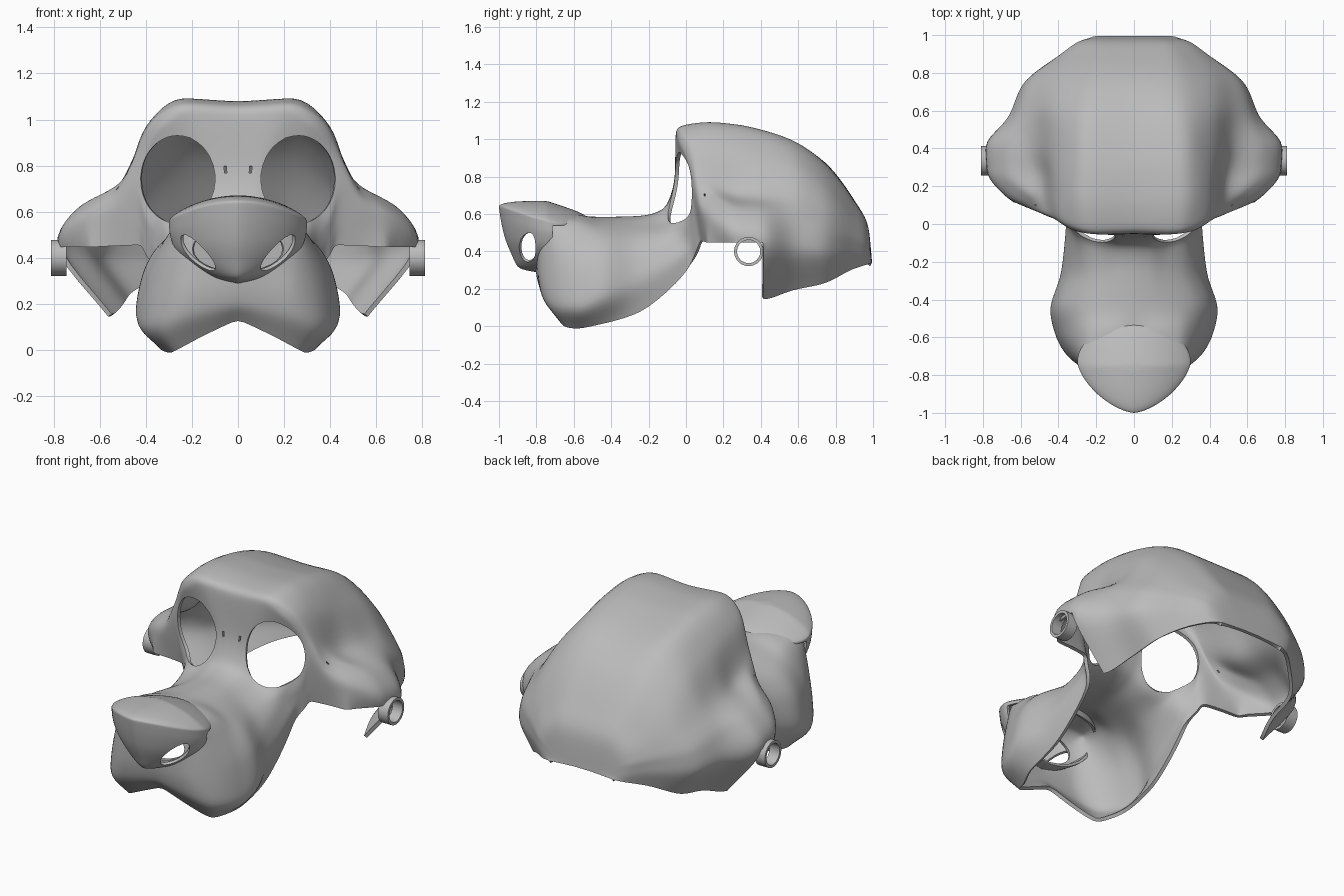
import bpy
import bmesh
import math
from mathutils import Vector

default_cube = bpy.data.objects.get("Cube")
if default_cube:
    bpy.data.objects.remove(default_cube, do_unlink=True)

grey = bpy.data.materials.new("plain grey")
grey.use_nodes = True
grey.diffuse_color = (0.5, 0.5, 0.5, 1)
for node in grey.node_tree.nodes:
    if node.type == "BSDF_PRINCIPLED":
        node.inputs["Base Color"].default_value = grey.diffuse_color


def flat(y, *pairs):
    """Half section in a plane of constant y, from crown to lower edge."""
    return [Vector((x, y, z)) for x, z in pairs]


def bent(*points):
    """Half section whose depth varies along its length."""
    return [Vector(point) for point in points]


def full(half):
    """Mirror a half section across the centre plane."""
    return [Vector((-p.x, p.y, p.z)) for p in reversed(half[1:])] + half


def tangent(a, b, c):
    slopes = []
    for before, after in zip(b - a, c - b):
        product = before * after
        slopes.append(2 * product / (before + after) if product > 0 else 0)
    return Vector(slopes)


def ease(points, steps):
    """Smooth curve through points that never overshoots them."""
    last = len(points) - 1
    slopes = [points[1] - points[0]]
    slopes += [tangent(*points[i - 1:i + 2]) for i in range(1, last)]
    slopes.append(points[last] - points[last - 1])
    curve = []
    for i in range(last):
        for s in range(steps):
            t = s / steps
            rise = t * t * (3 - 2 * t)
            curve.append(points[i].lerp(points[i + 1], rise)
                         + slopes[i] * (t * (1 - t) ** 2)
                         - slopes[i + 1] * (t * t * (1 - t)))
    return curve + [points[last].copy()]


def loft(rows, closed=False, smoothing=0):
    """Skin rows of points, with outward normals."""
    bm = bmesh.new()
    grid = [[bm.verts.new(p) for p in row] for row in rows]
    count = len(rows[0])
    for lower, upper in zip(grid, grid[1:]):
        for i in range(count if closed else count - 1):
            j = (i + 1) % count
            bm.faces.new((lower[i], lower[j], upper[j], upper[i]))
    bmesh.ops.remove_doubles(bm, verts=bm.verts[:], dist=0.0005)
    for _ in range(smoothing):
        bmesh.ops.smooth_vert(bm, verts=bm.verts[:], factor=0.5,
                              use_axis_x=True, use_axis_y=True, use_axis_z=True)
    bmesh.ops.recalc_face_normals(bm, faces=bm.faces[:])
    highest = max(bm.faces, key=lambda f: f.calc_center_median().z)
    if highest.normal.z < 0:
        bmesh.ops.reverse_faces(bm, faces=bm.faces[:])
    return bm


def ellipsoid(centre, radii, axis=(0, 0, 1)):
    """Field that is negative inside an ellipsoid, long side along axis."""
    turn = Vector(axis).to_track_quat("Z", "X").inverted()

    def field(p):
        local = turn @ (p - Vector(centre))
        return sum((c / r) ** 2 for c, r in zip(local, radii)) - 1
    return field


def punch(bm, field):
    """Trim away the surface where the field is negative."""
    values = {v: field(v.co) for v in bm.verts}
    rim = []
    for edge in list(bm.edges):
        a, b = edge.verts
        if values[a] * values[b] < 0:
            share = values[a] / (values[a] - values[b])
            rim.append(bmesh.utils.edge_split(edge, a, share)[1])
    bmesh.ops.connect_verts(bm, verts=rim)
    inside = [v for v, value in values.items() if value < 0]
    bmesh.ops.delete(bm, geom=inside, context="VERTS")


def pin_hole(bm, spot):
    """Tiny opening in the face nearest to a spot."""
    face = min(bm.faces, key=lambda f: (f.calc_center_median() - spot).length)
    bmesh.ops.inset_individual(bm, faces=[face], thickness=0.004)
    bmesh.ops.delete(bm, geom=[face], context="FACES")


def shell(name, bm, thickness):
    """Turn a surface into a thin-walled, smooth object with crisp rims."""
    mesh = bpy.data.meshes.new(name)
    bm.to_mesh(mesh)
    bm.free()
    mesh.materials.append(grey)
    obj = bpy.data.objects.new(name, mesh)
    bpy.context.collection.objects.link(obj)
    bpy.ops.object.select_all(action="DESELECT")
    obj.select_set(True)
    bpy.context.view_layer.objects.active = obj
    wall = obj.modifiers.new("wall", "SOLIDIFY")
    wall.thickness = thickness
    wall.offset = -1
    bpy.ops.object.modifier_apply(modifier=wall.name)
    bpy.ops.object.shade_smooth_by_angle(angle=math.radians(45))
    return obj


# Muzzle sections, from the lip centre line back
muzzle = [
    bent((0, -.82, .46), (0, -.82, .42), (0, -.82, .38), (0, -.81, .33),
         (0, -.8, .27), (0, -.78, .2), (0, -.72, .13)),
    bent((0, -.8, .52), (.08, -.8, .51), (.15, -.8, .48), (.2, -.79, .4),
         (.2, -.79, .29), (.21, -.77, .16), (.16, -.69, .05)),
    bent((0, -.72, .59), (.14, -.72, .59), (.25, -.72, .57), (.29, -.72, .46),
         (.32, -.72, .3), (.34, -.71, .12), (.27, -.64, -.01)),
    flat(-.58, (0, .59), (.12, .595), (.24, .565), (.335, .45), (.395, .3), (.42, .11), (.29, -.018)),
    flat(-.45, (0, .585), (.1, .575), (.22, .54), (.34, .46), (.415, .33), (.445, .16), (.34, .005)),
    flat(-.25, (0, .59), (.08, .58), (.17, .54), (.28, .47), (.355, .36), (.385, .23), (.35, .065)),
]
# Face sections, from the bridge up to the brow
face = [
    bent((0, -.12, .63), (.08, -.12, .62), (.2, -.11, .55), (.3, -.08, .51),
         (.34, -.03, .45), (.36, 0, .39), (.35, .01, .3)),
    bent((0, -.06, .8), (.1, -.06, .8), (.25, -.01, .76), (.36, .02, .66),
         (.4, .03, .57), (.4, .045, .49), (.4, .06, .41)),
    bent((0, -.05, 1.02), (.18, -.055, 1.03), (.3, -.04, .98), (.4, .02, .84),
         (.44, .04, .68), (.44, .06, .56), (.43, .08, .45)),
    bent((0, -.02, 1.06), (.22, -.03, 1.07), (.36, 0, 1), (.44, .04, .84),
         (.5, .06, .7), (.54, .08, .58), (.53, .1, .445)),
]
# Skull sections, from the temples to the closed back
skull = [
    flat(.12, (0, 1.08), (.24, 1.093), (.4, .97), (.475, .78), (.54, .69), (.64, .58), (.65, .435)),
    flat(.27, (0, 1.07), (.24, 1.08), (.41, .94), (.5, .71), (.68, .63), (.78, .48), (.66, .25)),
    flat(.41, (0, 1.04), (.24, 1.05), (.41, .91), (.53, .7), (.69, .61), (.79, .45), (.55, .125)),
    flat(.57, (0, .985), (.22, .995), (.4, .88), (.52, .7), (.63, .56), (.665, .42), (.5, .18)),
    flat(.74, (0, .88), (.2, .875), (.38, .77), (.5, .62), (.575, .5), (.59, .4), (.48, .22)),
    flat(.89, (0, .69), (.18, .685), (.3, .61), (.37, .53), (.4, .46), (.4, .4), (.36, .3)),
    flat(.975, (0, .53), (.13, .53), (.21, .5), (.25, .46), (.27, .42), (.27, .38), (.26, .33)),
    flat(.995, *[(.035 * i, .34) for i in range(7)]),
]
sections = [ease(full(half), 6) for half in muzzle + face + skull]
mask = loft([ease(list(column), 6) for column in zip(*sections)], smoothing=2)
# Raised lower edge of the cheeks, ahead of the rear flap
punch(mask, lambda p: max(p.z - .448, p.y - .415, .1 - p.y))


# Nose: pointed rings stacked upward, with a sagging rim
def nose_ring(width, front, back, z):
    ring = []
    for i in range(64):
        c, s = math.cos(math.tau * i / 64), math.sin(math.tau * i / 64)
        power, reach = (1.3, -front) if s > 0 else (1, -back)
        x = width * math.copysign(abs(c) ** power, c)
        y = -.73 + reach * math.copysign(abs(s) ** power, s)
        sag = .9 * x * x + .3 * max(0, y + .75)
        ring.append(Vector((x, y, z - sag * (z - .28) / .38)))
    return ring


nose_sizes = [(0, .05, 0, .285), (.11, .16, .07, .312), (.22, .205, .12, .39),
              (.275, .24, .16, .48), (.297, .262, .19, .58), (.3, .27, .2, .64),
              (.28, .25, .19, .655), (.18, .16, .12, .668), (0, 0, 0, .672)]
nose = loft([nose_ring(*size) for size in ease([Vector(s) for s in nose_sizes], 5)],
            closed=True)
# Leave the nose open to the muzzle behind it
punch(nose, lambda p: max(-.715 - p.y, p.z - .54))
punch(mask, ellipsoid((0, -.8, .44), (.2, .1, .1)))

for side in (-1, 1):
    # Pin holes, eye openings and nostrils
    pin_hole(mask, Vector((side * .047, -.06, .79)))
    pin_hole(mask, Vector((side * .53, .1, .71)))
    punch(mask, ellipsoid((side * .26, 0, .74), (.163, .4, .192)))
    punch(nose, ellipsoid((side * .175, -.845, .42), (.053, .06, .108),
                          (side * .6, .25, .7)))

    # Hinge ring on the cheek
    ring = bmesh.new()
    bmesh.ops.create_cone(ring, cap_ends=False, segments=48, radius1=.078,
                          radius2=.078, depth=.066)
    hinge = shell("left_hinge_ring" if side > 0 else "right_hinge_ring", ring, .016)
    hinge.rotation_euler.y = math.pi / 2
    hinge.location = (side * .778, .335, .4)

shell("mask_shell", mask, .02)
shell("nose", nose, .015)
